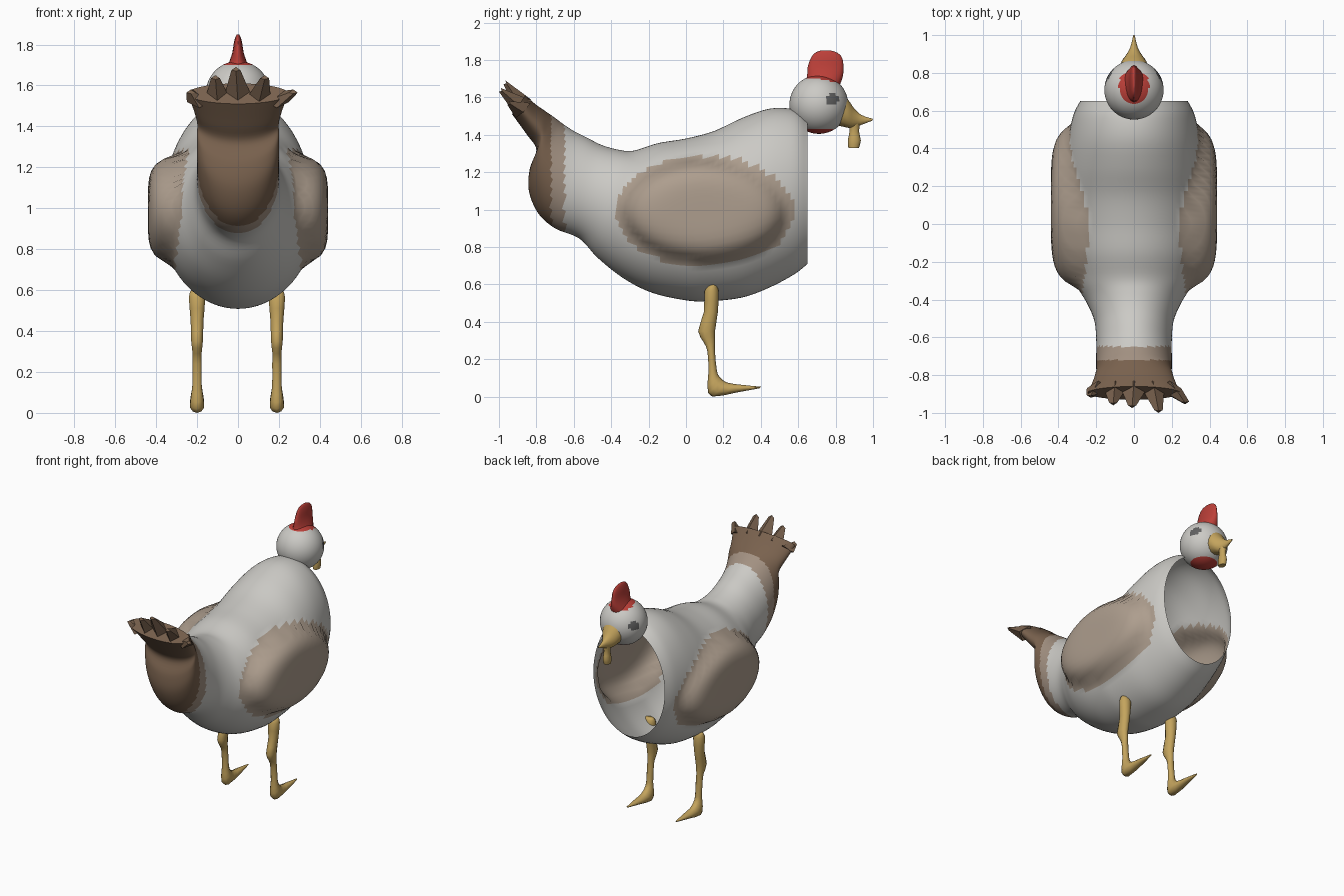
import bpy, bmesh, math
from mathutils import Vector

if "Cube" in bpy.data.objects:
    bpy.data.objects.remove(bpy.data.objects["Cube"])


def mat(name, rgb):
    m = bpy.data.materials.new(name)
    m.diffuse_color = (*rgb, 1)
    m.use_nodes = True
    m.node_tree.nodes["Principled BSDF"].inputs["Base Color"].default_value = m.diffuse_color
    return m


WHITE = mat("white_plumage", (0.60, 0.59, 0.56))
BEIGE = mat("wing_beige", (0.42, 0.34, 0.27))
TAN = mat("tail_tan", (0.36, 0.28, 0.22))
BROWN = mat("tail_brown", (0.19, 0.12, 0.075))
GOLD = mat("gold", (0.55, 0.37, 0.11))
RED = mat("red", (0.50, 0.05, 0.04))
DARK = mat("eye_dark", (0.12, 0.12, 0.12))


def finish(name, bm, mats, angle=60):
    bmesh.ops.recalc_face_normals(bm, faces=bm.faces)
    me = bpy.data.meshes.new(name)
    bm.to_mesh(me)
    bm.free()
    for m in mats:
        me.materials.append(m)
    ob = bpy.data.objects.new(name, me)
    bpy.context.collection.objects.link(ob)
    bpy.ops.object.select_all(action='DESELECT')
    ob.select_set(True)
    bpy.context.view_layer.objects.active = ob
    bpy.ops.object.shade_smooth_by_angle(angle=math.radians(angle))
    return ob


def refine(rows, sub):
    # Catmull-Rom interpolation between section rows
    out, n = [], len(rows)
    for i in range(n - 1):
        p = [rows[max(0, min(n - 1, i + k))] for k in (-1, 0, 1, 2)]
        for s in range(sub):
            t = s / sub
            out.append([0.5 * (2 * b + (c - a) * t + (2 * a - 5 * b + 4 * c - d) * t * t
                               + (3 * b - a - 3 * c + d) * t ** 3) for a, b, c, d in zip(*p)])
    return out + [list(rows[-1])]


def loft(rows, seg, sub, cap_start=True, cap_end=True, x0=0):
    # row: (y, z) of one edge, (y, z) of the opposite edge, half width in x
    bm = bmesh.new()
    rings = []
    for ya, za, yb, zb, w in refine(rows, sub):
        ring = []
        for k in range(seg):
            a = 2 * math.pi * k / seg
            c = (1 + math.cos(a)) / 2
            ring.append(bm.verts.new((x0 + w * math.sin(a), yb + (ya - yb) * c, zb + (za - zb) * c)))
        rings.append(ring)
    for r, q in zip(rings, rings[1:]):
        for k in range(seg):
            bm.faces.new((r[k], r[(k + 1) % seg], q[(k + 1) % seg], q[k]))
    if cap_start:
        bm.faces.new(rings[0])
    if cap_end:
        bm.faces.new(rings[-1])
    return bm


# Hollow body shell, open at the breast, running back into the raised tail
body = loft([
    (.65, 1.49, .65, .71, .285), (.58, 1.535, .58, .655, .32), (.45, 1.54, .45, .585, .35),
    (.30, 1.49, .30, .53, .37), (.15, 1.42, .12, .51, .375), (0, 1.38, 0, .515, .375),
    (-.15, 1.355, -.18, .555, .36), (-.28, 1.315, -.33, .63, .315), (-.36, 1.32, -.47, .74, .25),
    (-.45, 1.345, -.57, .845, .21), (-.53, 1.385, -.70, .90, .20), (-.60, 1.42, -.79, .98, .20),
    (-.66, 1.46, -.84, 1.10, .20), (-.70, 1.49, -.835, 1.22, .20), (-.75, 1.525, -.80, 1.32, .20),
    (-.80, 1.56, -.85, 1.40, .215), (-.86, 1.61, -.93, 1.51, .245)], 72, 5, cap_start=False)


def wing_d(p):
    return math.hypot((p.y - .10) / .46, (p.z - .99) / .285)


# Folded wings swell out of the body surface
for v in body.verts:
    d = wing_d(v.co)
    if d < 1 and abs(v.co.x) > .12:
        v.co.x = math.copysign(max(abs(v.co.x), .44 * (1 - d ** 5) ** .25), v.co.x)
for f in body.faces:
    c = f.calc_center_median()
    if wing_d(c) < 1.04 and abs(c.x) > .2:
        f.material_index = 1
    elif c.y < -.72:
        f.material_index = 3
    elif c.y < -.65:
        f.material_index = 2
finish("body", body, [WHITE, BEIGE, TAN, BROWN])

# Ragged tail feathers
for i, (bx, bz, w, tip) in enumerate([
        (-.19, 1.53, .06, (-.23, -.92, 1.58)), (-.10, 1.545, .06, (-.11, -.96, 1.65)),
        (0, 1.55, .07, (-.01, -.975, 1.69)), (.10, 1.545, .06, (.13, -1.0, 1.65)),
        (.19, 1.53, .06, (.27, -.955, 1.58))]):
    bm = bmesh.new()
    base = [bm.verts.new(p) for p in ((bx - w, -.87, bz - .01), (bx, -.83, bz + .04),
                                      (bx + w, -.87, bz - .01), (bx, -.91, bz - .04))]
    t = Vector(tip)
    end = [bm.verts.new(t + Vector(o)) for o in ((-.022, .015, -.015), (0, .01, 0),
                                                 (.022, .015, -.015), (0, 0, -.02))]
    for k in range(4):
        j = (k + 1) % 4
        bm.faces.new((base[k], base[j], end[j], end[k]))
    bm.faces.new(base)
    bm.faces.new(end)
    finish(f"tail_feather_{i + 1}", bm, [BROWN], 30)

# Head with red crown and chin patches and dark eye patches
head = bmesh.new()
bmesh.ops.create_uvsphere(head, u_segments=48, v_segments=32, radius=.157)
for v in head.verts:
    v.co += Vector((0, .71, 1.562))
for f in head.faces:
    c = f.calc_center_median()
    if c.z < 1.43 or (c.z > 1.68 and math.hypot(c.x / .08, (c.y - .73) / .1) < 1):
        f.material_index = 1
    elif math.hypot(c.y - .785, c.z - 1.588) < .033:
        f.material_index = 2
finish("head", head, [WHITE, RED, DARK])

# Comb
finish("comb", loft([
    (.82, 1.66, .63, 1.66, .07), (.838, 1.71, .647, 1.71, .045), (.842, 1.76, .65, 1.76, .028),
    (.835, 1.81, .668, 1.81, .02), (.81, 1.838, .69, 1.838, .012), (.775, 1.85, .72, 1.85, .005)],
    20, 3), [RED])

# Beak and wattle
finish("beak", loft([
    (.79, 1.68, .81, 1.45, .085), (.865, 1.59, .855, 1.44, .066), (.90, 1.54, .89, 1.435, .042),
    (.94, 1.505, .93, 1.45, .02), (1.0, 1.485, .995, 1.475, .004)], 16, 3), [GOLD])
finish("wattle", loft([
    (.935, 1.48, .87, 1.48, .03), (.925, 1.42, .875, 1.42, .02), (.935, 1.37, .865, 1.37, .026),
    (.925, 1.33, .868, 1.33, .022)], 12, 2), [GOLD])

# Legs, each with one forward toe
LEG = [(.16, .60, .125, .60, .03), (.175, .565, .10, .565, .042), (.17, .45, .095, .45, .033),
       (.155, .35, .065, .35, .03), (.155, .29, .095, .29, .023), (.155, .24, .115, .24, .024),
       (.165, .14, .12, .13, .024), (.18, .105, .115, .05, .032), (.22, .075, .14, .0, .036),
       (.30, .063, .27, .022, .026), (.40, .053, .395, .045, .005)]
for side, x in (("left", -.2), ("right", .19)):
    finish(f"{side}_leg", loft(LEG, 10, 2, x0=x), [GOLD])
